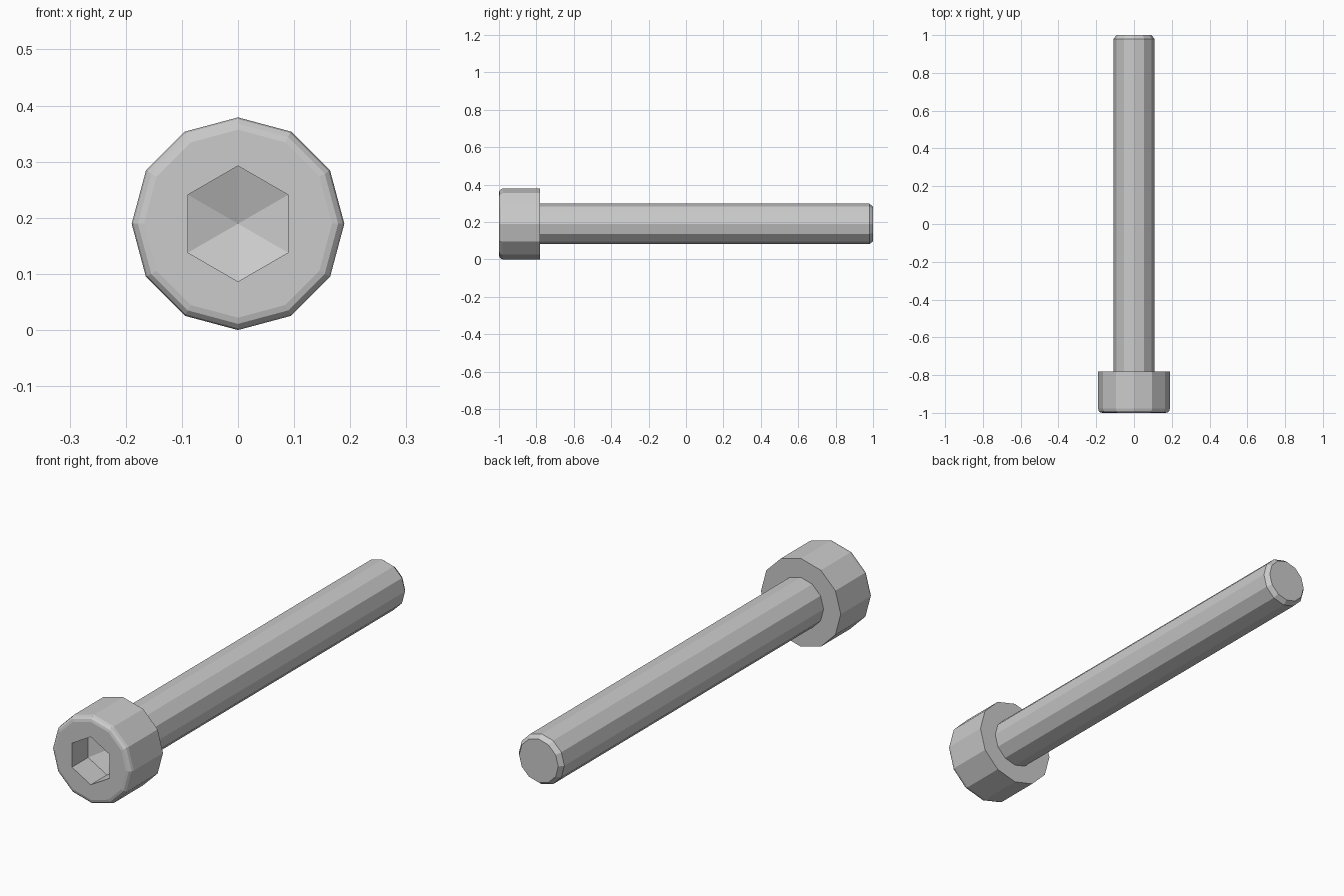
import bpy, bmesh
from math import sin, cos, pi, radians

if "Cube" in bpy.data.objects:
    bpy.data.objects.remove(bpy.data.objects["Cube"])

SIDES = 12
CENTRE_Z = 0.1895


def ring(bm, y, r, hexagon=False):
    """Twelve points round the bolt axis; a hexagon pulls every second point in to its flats."""
    pts = []
    for i in range(SIDES):
        rad = r * cos(pi / 6) if hexagon and i % 2 else r
        a = 2 * pi * i / SIDES
        pts.append(bm.verts.new((rad * sin(a), y, CENTRE_Z + rad * cos(a))))
    return pts


def bridge(bm, a, b):
    for i in range(SIDES):
        j = (i + 1) % SIDES
        bm.faces.new((a[i], a[j], b[j], b[i]))


bm = bmesh.new()

# Hex socket with a shallow conical bottom
tip = bm.verts.new((0, -0.855, CENTRE_Z))
floor = ring(bm, -0.89, 0.103, True)
for i in range(SIDES):
    bm.faces.new((tip, floor[i], floor[(i + 1) % SIDES]))
rings = [floor, ring(bm, -1.0, 0.103, True)]

# Head with rounded front rim
for k in range(4):
    a = radians(30 * k)
    rings.append(ring(bm, -0.978 - 0.022 * cos(a), 0.1675 + 0.022 * sin(a)))
rings.append(ring(bm, -0.78, 0.1895))

# Shank with chamfered end
for y, r in ((-0.78, 0.108), (0.98, 0.108), (1.0, 0.093)):
    rings.append(ring(bm, y, r))

for a, b in zip(rings, rings[1:]):
    bridge(bm, a, b)
bm.faces.new(rings[-1])
bmesh.ops.recalc_face_normals(bm, faces=bm.faces)

mesh = bpy.data.meshes.new("socket_head_bolt")
bm.to_mesh(mesh)
bm.free()
bpy.context.collection.objects.link(bpy.data.objects.new("socket_head_bolt", mesh))
